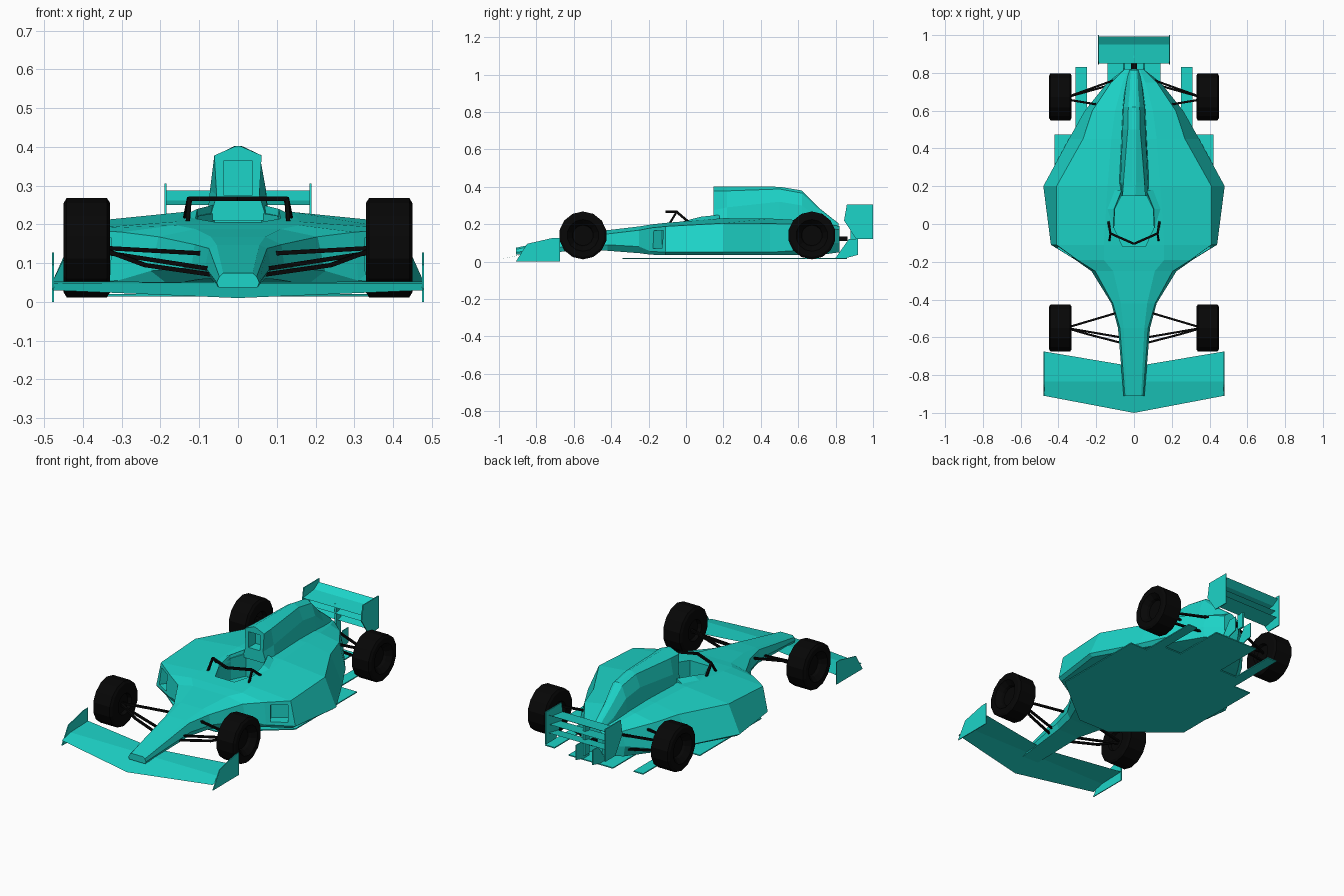
import bpy, bmesh, math
from mathutils import Vector, Matrix

if "Cube" in bpy.data.objects:
    bpy.data.objects.remove(bpy.data.objects["Cube"])


def material(name, color):
    m = bpy.data.materials.new(name)
    m.diffuse_color = color
    m.use_nodes = True
    m.node_tree.nodes["Principled BSDF"].inputs["Base Color"].default_value = m.diffuse_color
    return m


TEAL = material("teal_paint", (0.012, 0.66, 0.58, 1))
BLACK = material("black_rubber", (0.002, 0.002, 0.002, 1))


def add(name, verts, faces, mat=TEAL):
    bm = bmesh.new()
    vs = [bm.verts.new(v) for v in verts]
    for f in faces:
        bm.faces.new([vs[i] for i in f])
    bmesh.ops.recalc_face_normals(bm, faces=bm.faces)
    me = bpy.data.meshes.new(name)
    bm.to_mesh(me)
    bm.free()
    ob = bpy.data.objects.new(name, me)
    bpy.context.collection.objects.link(ob)
    me.materials.append(mat)
    return ob


def skin(name, rings, mat=TEAL):
    """Join closed rings of equal length into a capped tube."""
    n = len(rings[0])
    faces = [(r * n + i, r * n + (i + 1) % n, (r + 1) * n + (i + 1) % n, (r + 1) * n + i)
             for r in range(len(rings) - 1) for i in range(n)]
    faces += [range(n), range((len(rings) - 1) * n, len(rings) * n)]
    return add(name, [v for r in rings for v in r], faces, mat)


def loft(name, stations):
    """Each station: y, then half-section (x, z) points from bottom to top."""
    return skin(name, [[(x, y, z) for x, z in half] + [(-x, y, z) for x, z in reversed(half)]
                       for y, *half in stations])


def prism_z(name, outline, z0, z1, mat=TEAL):
    return skin(name, [[(x, y, z) for x, y in outline] for z in (z0, z1)], mat)


def prism_x(name, outline, x0, x1, mat=TEAL):
    return skin(name, [[(x, y, z) for y, z in outline] for x in (x0, x1)], mat)


def box(name, c, s, mat=TEAL, rot=0.0):
    ob = prism_z(name, [(-s[0] / 2, -s[1] / 2), (s[0] / 2, -s[1] / 2),
                        (s[0] / 2, s[1] / 2), (-s[0] / 2, s[1] / 2)], -s[2] / 2, s[2] / 2, mat)
    ob.data.transform(Matrix.Translation(c) @ Matrix.Rotation(rot, 4, 'Z'))
    return ob


def cut(ob, cutter):
    m = ob.modifiers.new("cut", 'BOOLEAN')
    m.operation = 'DIFFERENCE'
    m.object = cutter
    bpy.context.view_layer.objects.active = ob
    bpy.ops.object.modifier_apply(modifier=m.name)
    bpy.data.objects.remove(cutter)


def rods(name, path, r=0.0055):
    """Straight square rods along a path."""
    for a, b in zip(path, path[1:]):
        a, b = Vector(a), Vector(b)
        q = (b - a).to_track_quat('Z', 'Y')
        corners = [q @ Vector((sx * r, sy * r, 0)) for sx, sy in ((-1, -1), (1, -1), (1, 1), (-1, 1))]
        skin(name, [[p + c for c in corners] for p in (a, b)], BLACK)


def sheet(name, rows):
    """Thin wing surface from rows of points running front to back."""
    n = len(rows[0])
    add(name, [p for r in rows for p in r],
        [(r * n + i, r * n + i + 1, (r + 1) * n + i + 1, (r + 1) * n + i)
         for r in range(len(rows) - 1) for i in range(n - 1)])


# Main bodywork: nose, sidepods and tapered tail
body = loft("main_body", [
    (-0.91, (.05, .037), (.055, .05), (.048, .065), (.038, .074)),
    (-0.55, (.07, .06), (.085, .09), (.075, .138), (.055, .147)),
    (-0.42, (.10, .058), (.12, .09), (.112, .148), (.07, .168)),
    (-0.25, (.18, .045), (.225, .08), (.205, .168), (.11, .188)),
    (-0.19, (.29, .037), (.31, .055), (.30, .18), (.16, .198)),
    (-0.11, (.42, .035), (.44, .05), (.41, .188), (.16, .207)),
    (0.20, (.46, .035), (.48, .05), (.41, .205), (.14, .232)),
    (0.45, (.32, .035), (.345, .05), (.27, .203), (.12, .23)),
    (0.60, (.23, .035), (.26, .06), (.22, .20), (.10, .222)),
    (0.75, (.13, .04), (.14, .10), (.12, .18), (.06, .20)),
    (0.82, (.04, .05), (.05, .10), (.05, .17), (.03, .19)),
])
# Cockpit opening and sidepod inlets
half = [(.06, -.12), (.11, -.01), (.10, .08), (.06, .16)]
cut(body, prism_z("cockpit_cutter", half + [(-x, y) for x, y in reversed(half)], .10, .4))
for s in (1, -1):
    cut(body, box("inlet_cutter", (s * .365, -.15, .118), (.09, .11, .095), rot=s * math.radians(32.6)))

# Engine cover with air intake
cover = loft("engine_cover", [
    (0.148, (.075, .21), (.055, .275), (.061, .378), (.006, .402)),
    (0.22, (.08, .21), (.072, .29), (.056, .378), (.01, .402)),
    (0.50, (.066, .20), (.06, .32), (.033, .388), (.01, .40)),
    (0.62, (.06, .20), (.055, .30), (.03, .366), (.01, .38)),
    (0.71, (.05, .18), (.045, .23), (.022, .28), (.01, .288)),
    (0.815, (.03, .16), (.028, .18), (.018, .20), (.01, .205)),
])
cut(cover, box("intake_cutter", (0, .15, .32), (.072, .12, .09)))

# Flat floor with side strakes
half = [(.10, -.34), (.31, -.17), (.42, -.08), (.42, .475), (.31, .475), (.31, .83),
        (.25, .83), (.25, .56), (.14, .56), (.14, .86)]
prism_z("floor", half + [(-x, y) for x, y in reversed(half)], .014, .02)

# Front wing: swept sheet sloping only along y
xs = (-.477, 0, .477)
sheet("front_wing", [
    [(x, -1 + abs(x) * .19, .01 + abs(x) * .042) for x in xs],
    [(x, -.835, .048) for x in xs],
    [(x, -.755 + abs(x) * .168, .051 + abs(x) * .004) for x in xs],
])

# Rear wing and lower beam wings
for name, profile in (("rear_wing", [(.85, .25), (.95, .262), (.992, .288)]),
                      ("upper_beam_wing", [(.87, .205), (.97, .222)]),
                      ("lower_beam_wing", [(.89, .16), (.98, .178)])):
    sheet(name, [[(-.187, y, z), (.187, y, z)] for y, z in profile])
box("wing_mount", (0, .825, .122), (.03, .075, .025), BLACK)
box("wing_pillar", (0, .90, .165), (.012, .04, .18))


def wheel(name, s, y):
    n, cx = 14, .39
    prof = [(.02, .03), (.02, .055), (.035, .06), (.06, .085), (.06, .115), (.052, .128),
            (-.052, .128), (-.06, .115), (-.06, .06), (-.04, .055), (-.04, .03)]
    skin(name, [[(s * (cx + dx), y + r * math.cos((i + .5) * math.tau / n),
                  .14 + r * math.sin((i + .5) * math.tau / n)) for i in range(n)] for dx, r in prof], BLACK)


for s in (1, -1):
    # Endplates and diffuser fins
    prism_x("front_endplate", [(-.91, 0), (-.85, .095), (-.71, .127), (-.675, .127), (-.675, 0)], s * .475, s * .48)
    prism_x("rear_endplate", [(.86, .305), (1, .305), (1, .12), (.91, .12), (.845, .22)], s * .184, s * .19)
    prism_x("diffuser_fin", [(.80, .02), (.87, .12), (.92, .12), (.92, .036), (.86, .02)], s * .05, s * .055)
    # Raised cockpit side running back to the engine cover
    skin("cockpit_side", [[(s * .105, -.02, .205), (s * .11, -.02, .214), (s * .15, -.02, .205)],
                          [(s * .10, .08, .205), (s * .105, .08, .24), (s * .165, .08, .21)],
                          [(s * .05, .18, .205), (s * .065, .18, .25), (s * .13, .18, .215)]])
    # Wheels
    wheel("front_wheel", s, -.551)
    wheel("rear_wheel", s, .673)
    # Suspension arms
    for a, b in (((.36, -.55, .14), (.09, -.47, .125)), ((.36, -.55, .13), (.07, -.60, .085)),
                 ((.36, .67, .15), (.11, .76, .165)), ((.36, .66, .168), (.18, .63, .17)),
                 ((.36, .67, .10), (.11, .74, .075))):
        rods("suspension_arm", [(s * a[0], *a[1:]), (s * b[0], *b[1:])])
    rods("front_lower_arm", [(s * .36, -.55, .14), (s * .24, -.585, .095), (s * .065, -.63, .07)])
    # Cockpit guard bar
    rods("cockpit_guard", [(s * .135, .01, .215), (s * .125, -.05, .266), (0, -.105, .266)], .006)
    rods("cockpit_guard_leg", [(s * .125, -.05, .266), (s * .13, -.09, .20)], .005)
